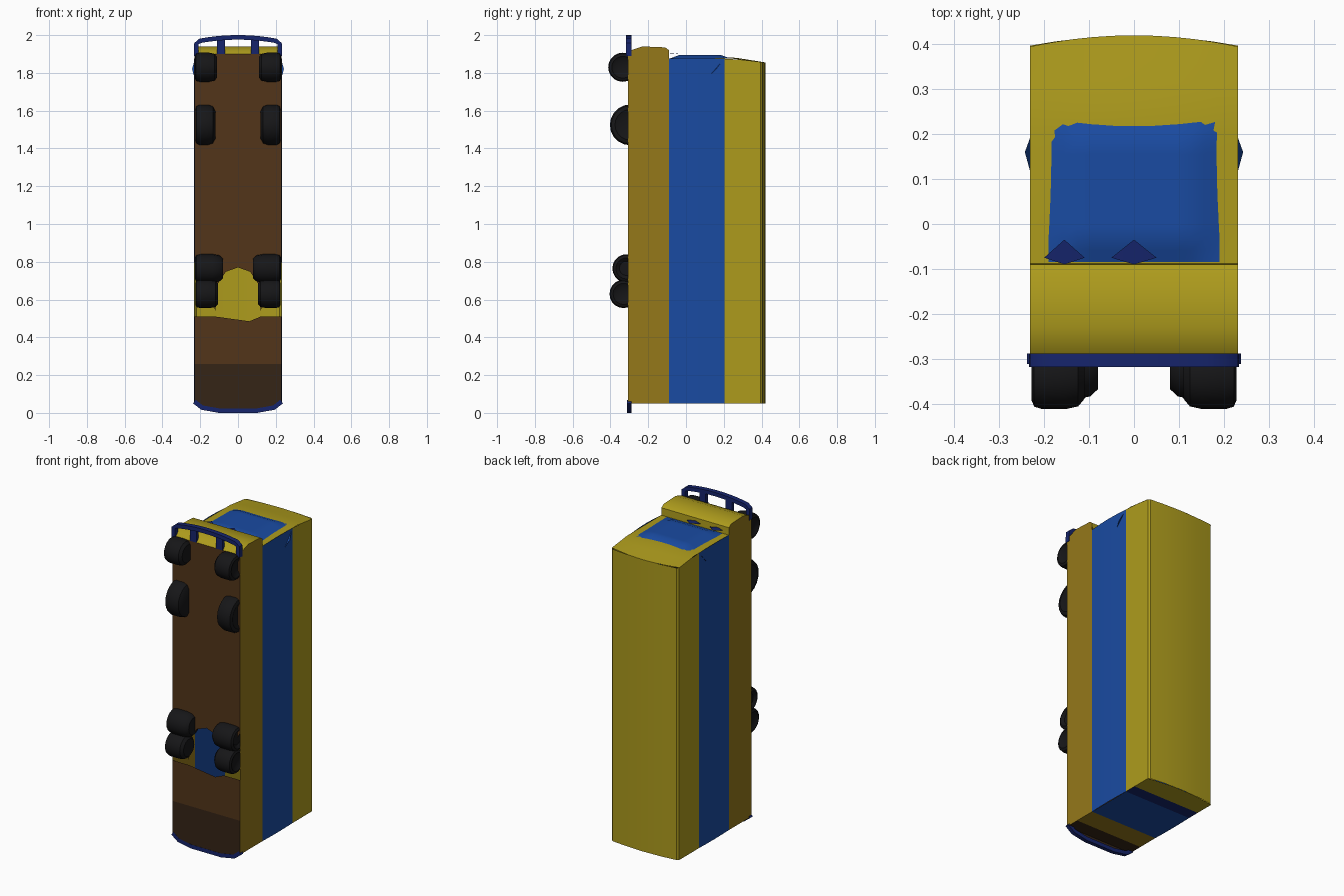
import bpy, bmesh, math
from mathutils import Vector

if "Cube" in bpy.data.objects:
    bpy.data.objects.remove(bpy.data.objects["Cube"])


def material(name, rgb):
    m = bpy.data.materials.new(name)
    m.diffuse_color = (*rgb, 1)
    m.use_nodes = True
    m.node_tree.nodes["Principled BSDF"].inputs["Base Color"].default_value = m.diffuse_color
    return m


YELLOW = material("yellow", (0.42, 0.33, 0.012))
OCHRE = material("ochre", (0.30, 0.19, 0.01))
BLUE = material("blue", (0.01, 0.07, 0.36))
NAVY = material("navy", (0.008, 0.018, 0.15))
BROWN = material("brown", (0.085, 0.035, 0.01))
DARK = material("dark_brown", (0.035, 0.018, 0.008))
BLACK = material("rubber", (0.008, 0.008, 0.009))


def finish(name, bm, mat, angle=35):
    bmesh.ops.recalc_face_normals(bm, faces=bm.faces)
    me = bpy.data.meshes.new(name)
    bm.to_mesh(me)
    bm.free()
    ob = bpy.data.objects.new(name, me)
    bpy.context.collection.objects.link(ob)
    me.materials.append(mat)
    bpy.ops.object.select_all(action='DESELECT')
    ob.select_set(True)
    bpy.context.view_layer.objects.active = ob
    bpy.ops.object.shade_smooth_by_angle(angle=math.radians(angle))
    return ob


def patch(name, mat, fn, nu, nv):
    """Grid surface from fn(u, v), with u and v in 0..1."""
    bm = bmesh.new()
    g = [[bm.verts.new(fn(i / nu, j / nv)) for j in range(nv + 1)] for i in range(nu + 1)]
    for i in range(nu):
        for j in range(nv):
            bm.faces.new((g[i][j], g[i + 1][j], g[i + 1][j + 1], g[i][j + 1]))
    return finish(name, bm, mat)


def sheet(name, mat, pts):
    """Flat panel from an outline."""
    bm = bmesh.new()
    f = bm.faces.new([bm.verts.new(p) for p in pts])
    bmesh.ops.triangulate(bm, faces=[f])
    return finish(name, bm, mat)


def tube(name, mat, path, hy, hz):
    """Box-section bar along a path of (x, y, z) points."""
    bm = bmesh.new()
    rings = []
    for i, p in enumerate(path):
        t = Vector(path[min(i + 1, len(path) - 1)]) - Vector(path[max(i - 1, 0)])
        n = Vector((-t.z, 0, t.x)).normalized() * hz
        y = Vector((0, hy, 0))
        rings.append([bm.verts.new(Vector(p) + d) for d in (n + y, n - y, -n - y, y - n)])
    for a, b in zip(rings, rings[1:]):
        for k in range(4):
            bm.faces.new((a[k], a[k - 1], b[k - 1], b[k]))
    bm.faces.new(rings[0])
    bm.faces.new(rings[-1])
    return finish(name, bm, mat)


W = 0.231


def arch_notch(zc, r, top, n=8):
    """Wheel arch points running up the lower edge."""
    return [(-0.308 + (top + 0.308) * math.sin(math.pi * i / n), zc - r * math.cos(math.pi * i / n))
            for i in range(n + 1)]


# lower side panels with rear wheel arches, and window bands
skirt = [(-0.308, 0.05), *arch_notch(0.65, 0.16, -0.235), (-0.308, 1.90), (-0.29, 1.92),
         (-0.23, 1.94), (-0.11, 1.935), (-0.09, 1.92), (-0.09, 0.05)]
for s, side in ((-1, "left"), (1, "right")):
    sheet("lower_side_" + side, OCHRE, [(s * W, y, z) for y, z in skirt])
    patch("window_band_" + side, BLUE,
          lambda u, v: (s * (W + 0.003 * math.sin(math.pi * u)), -0.09 + 0.295 * u,
                        0.05 + (1.825 + 0.005 * math.sin(math.pi * u)) * v), 4, 1)
    # small mirror flap
    sheet("mirror_" + side, BLUE, [(s * 0.232, 0.19, 1.86), (s * 0.243, 0.16, 1.82),
                                   (s * 0.232, 0.12, 1.78)])

# roof shell
roof_line = [(-W, 0.205), (-0.230, 0.30), (-0.229, 0.395), (-0.22, 0.405), (-0.12, 0.415), (0, 0.42),
             (0.12, 0.415), (0.22, 0.405), (0.229, 0.395), (0.230, 0.30), (W, 0.205)]


def roof(u, v):
    x, y = roof_line[round(u * 10)]
    return (x, y, 0.05 + v * (1.875 - 0.02 * max(0, y - 0.25) / 0.17 - 0.05))


patch("roof", YELLOW, roof, 10, 1)


# front end: yellow frame with a blue windscreen on it
def crown(x):
    return 1 - (x / W) ** 2


def front_cap(u, v):
    x = W * (2 * u - 1)
    y = -0.09 + v * (0.485 + 0.025 * crown(x))
    return (x, y, 1.875 + 0.008 * crown(x) * math.sin(math.pi * v) - 0.02 * max(0, y - 0.25) / 0.17)


def windscreen(u, v):
    x = 0.19 * (2 * u - 1)
    e = min(1, 6 * min(u, 1 - u)) * min(1, 6 * min(v, 1 - v))
    return (x, -0.085 + v * 0.32, 1.876 + 0.02 * e)


patch("front_frame", YELLOW, front_cap, 10, 10)
patch("windscreen", BLUE, windscreen, 12, 12)
for x, w in ((-0.155, 0.045), (0.0, 0.05)):
    sheet("wiper", NAVY, [(x - w, -0.075, 1.90), (x, -0.09, 1.902), (x + w, -0.075, 1.90),
                          (x, -0.035, 1.905)])

# protruding nose below the windscreen
nose = [(-0.308, 1.90), (-0.29, 1.92), (-0.23, 1.94), (-0.11, 1.935), (-0.09, 1.92), (-0.088, 1.87)]
patch("nose", YELLOW, lambda u, v: (W * (2 * u - 1), *nose[round(v * 5)]), 8, 5)

# front bumper hoop with struts
hoop = [(-0.222, -0.303, 1.89), (-0.22, -0.303, 1.955)]
hoop += [(0.2 * (i / 5 - 1), -0.303, 1.97 + 0.018 * (1 - (i / 5 - 1) ** 2)) for i in range(11)]
hoop += [(0.22, -0.303, 1.955), (0.222, -0.303, 1.89)]
tube("front_bumper", NAVY, hoop, 0.015, 0.012)
for x in (-0.09, 0.09):
    tube("bumper_strut", NAVY, [(x, -0.30, 1.90), (x, -0.30, 1.98)], 0.01, 0.022)

# underside: front floor with an arched edge, rear floor with a rounded tail
arch = [(0.11 * math.cos(math.pi * i / 10), 0.65 + 0.12 * math.sin(math.pi * i / 10)) for i in range(11)]
front_floor = [(W, 1.90), (W, 0.80), (0.18, 0.72), (0.12, 0.54), *arch,
               (-0.12, 0.54), (-0.18, 0.72), (-W, 0.80), (-W, 1.90)]
sheet("floor_front", BROWN, [(x, -0.308, z) for x, z in front_floor])
rear_floor = [(W, 0.17), (W, 0.51), (0.12, 0.51), (0.06, 0.485), (0, 0.475),
              (-0.06, 0.485), (-0.12, 0.51), (-W, 0.51), (-W, 0.17)]
sheet("floor_rear", BROWN, [(x, -0.308, z) for x, z in rear_floor])
tail = [(W, 0.26), (W, 0.05), (0.19, 0.02), (0.10, 0.008), (-0.10, 0.008), (-0.19, 0.02), (-W, 0.05), (-W, 0.26)]
sheet("tail_underside", DARK, [(x, -0.311, z) for x, z in tail])

# rear bumper following the rounded tail
tube("rear_bumper", NAVY, [(-W, -0.30, 0.06), (-0.19, -0.30, 0.028), (-0.10, -0.30, 0.012),
                           (0.10, -0.30, 0.012), (0.19, -0.30, 0.028), (W, -0.30, 0.06)], 0.012, 0.012)

# rear end in horizontal bands
bands = (("rear_lower", DARK, -0.308, -0.22), ("rear_panel", OCHRE, -0.22, -0.09),
         ("rear_window", BLUE, -0.09, 0.205), ("rear_stripe", NAVY, 0.205, 0.28),
         ("rear_top", YELLOW, 0.28, 0.397))
for name, mat, y0, y1 in bands:
    patch(name, mat, lambda u, v: (W * (2 * u - 1), y0 + (y1 - y0) * v
          + (0.022 * crown(W * (2 * u - 1)) * v if name == "rear_top" else 0), 0.05), 8, 2)


# rounded tyres: lathe profile about the x axis
def wheel(name, x0, x1, y, z, r, n=20):
    w = x1 - x0
    prof = [(x0, 0), (x0, r * 0.7), (x0 + 0.12 * w, r * 0.92), (x0 + 0.35 * w, r), (x1 - 0.2 * w, r),
            (x1 - 0.05 * w, r * 0.93), (x1, r * 0.75), (x1 - 0.1 * w, r * 0.5), (x1 - 0.1 * w, 0)]
    for s, side in ((-1, "left"), (1, "right")):
        bm = bmesh.new()
        vs = [bm.verts.new((s * px, y + pr, z)) for px, pr in prof]
        es = [bm.edges.new(p) for p in zip(vs, vs[1:])]
        bmesh.ops.spin(bm, geom=vs + es, cent=(0, y, z), axis=(1, 0, 0), angle=2 * math.pi, steps=n)
        bmesh.ops.remove_doubles(bm, verts=bm.verts, dist=1e-4)
        finish(name + "_" + side, bm, BLACK)


wheel("front_wheel", 0.11, 0.228, -0.335, 1.83, 0.077)
wheel("second_wheel", 0.12, 0.226, -0.295, 1.525, 0.108)
wheel("third_wheel", 0.08, 0.228, -0.315, 0.765, 0.075)
wheel("rear_wheel", 0.105, 0.226, -0.33, 0.63, 0.075)
